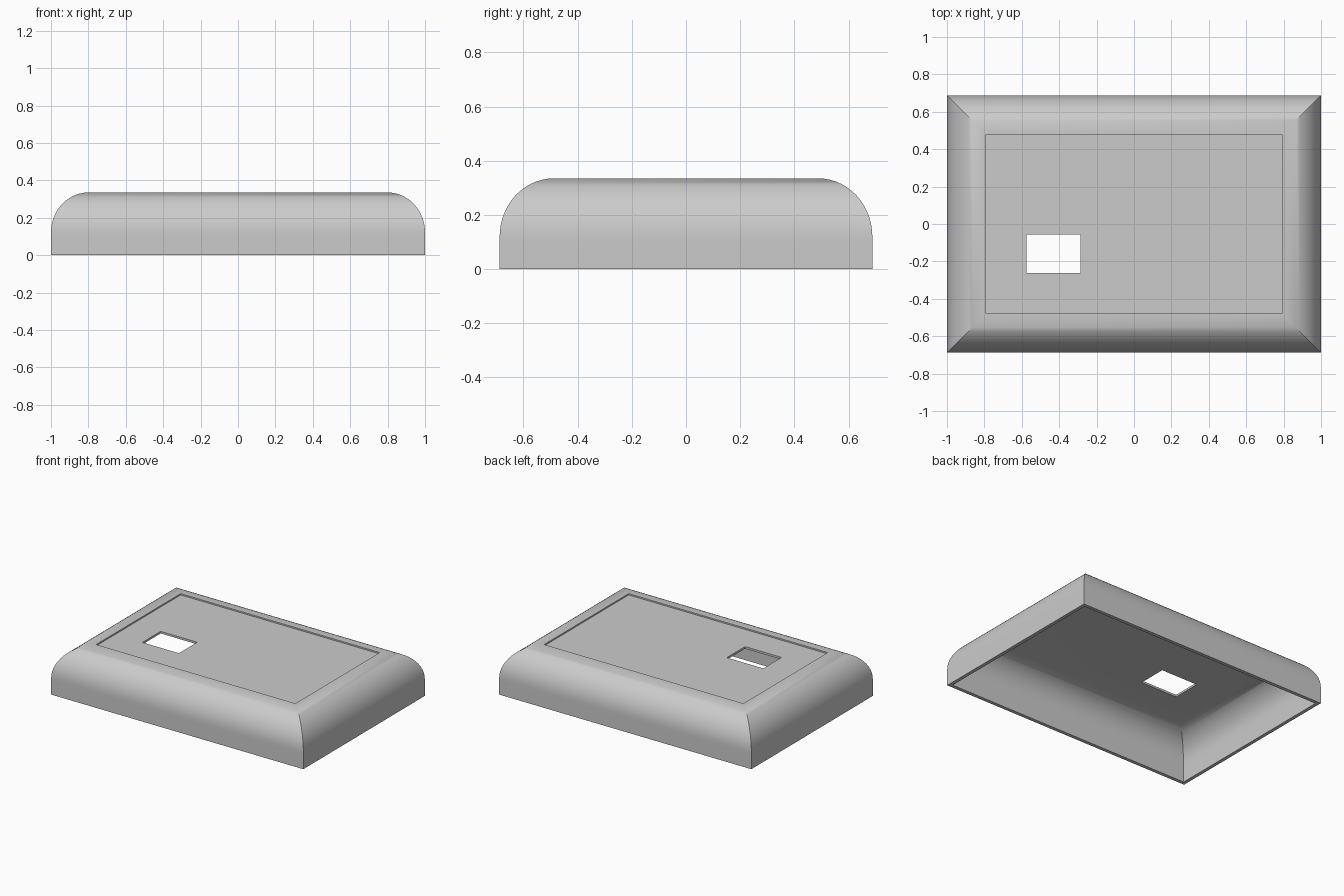
import bpy, bmesh, math

if "Cube" in bpy.data.objects:
    bpy.data.objects.remove(bpy.data.objects["Cube"])

HX, HY, TOP, ROUND, SPRING, WALL = 1.0, 0.688, 0.335, 0.20, 0.12, 0.025


def ring(inset, z):
    """Rectangle parallel to the outer footprint."""
    x, y = HX - inset, HY - inset
    return [(-x, -y, z), (x, -y, z), (x, y, z), (-x, y, z)]


def hole(z):
    """Rectangular opening through the top panel."""
    x0, x1, y0, y1 = -0.575, -0.285, -0.262, -0.055
    return [(x0, y0, z), (x1, y0, z), (x1, y1, z), (x0, y1, z)]


def arc(wall, n=14):
    """Rounded shoulder, from the vertical side to the flat top."""
    rx, rz = ROUND - wall, TOP - wall - SPRING
    out = []
    for i in range(n + 1):
        a = math.pi / 2 * i / n
        out.append(ring(ROUND - rx * math.cos(a), SPRING + rz * math.sin(a)))
    return out


# Outer skin, shallow recessed panel, opening, then back down the inside
rings = [ring(0, 0), ring(0, 0.1)] + arc(0)
rings += [ring(0.21, TOP), ring(0.21, TOP - 0.01)]
rings += [hole(TOP - 0.01), hole(TOP - WALL)]
rings += arc(WALL)[::-1] + [ring(WALL, 0)]

bm = bmesh.new()
loops = [[bm.verts.new(p) for p in r] for r in rings]
for k, a in enumerate(loops):
    b = loops[(k + 1) % len(loops)]
    for i in range(4):
        j = (i + 1) % 4
        bm.faces.new((a[i], a[j], b[j], b[i]))
bmesh.ops.recalc_face_normals(bm, faces=bm.faces)

mesh = bpy.data.meshes.new("cover_shell")
bm.to_mesh(mesh)
bm.free()
cover = bpy.data.objects.new("cover_shell", mesh)
bpy.context.collection.objects.link(cover)
bpy.context.view_layer.objects.active = cover
cover.select_set(True)
bpy.ops.object.shade_smooth_by_angle(angle=math.radians(30))
